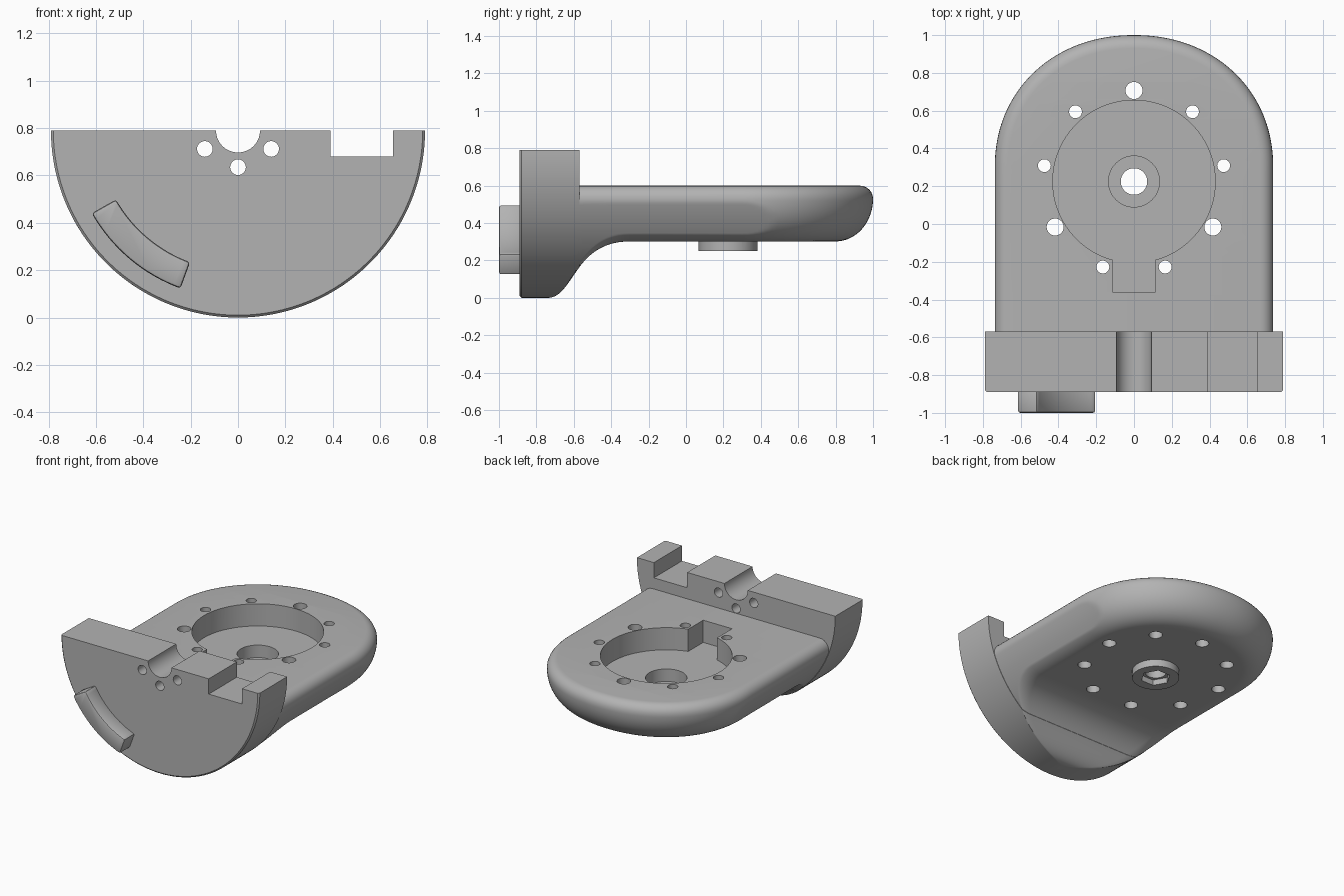
import bpy, bmesh
from math import sin, cos, pi, radians, sqrt

if "Cube" in bpy.data.objects:
    bpy.data.objects.remove(bpy.data.objects["Cube"])

grey = bpy.data.materials.new("plain_grey")
grey.use_nodes = True
grey.diffuse_color = (0.45, 0.45, 0.45, 1)
grey.node_tree.nodes["Principled BSDF"].inputs["Base Color"].default_value = (0.45, 0.45, 0.45, 1)

HUB_Y = 0.225          # centre of the pocket and bolt circle
TOP = 0.79             # top of the front plate, also its radius
RIM = 0.53             # height of the widest line of the slab
BACK = -0.57           # back of the front plate
W, ARC_Y, ARC_L = 0.737, 0.3, 0.7


def make(name, bm):
    bmesh.ops.remove_doubles(bm, verts=bm.verts, dist=0.0005)
    bmesh.ops.recalc_face_normals(bm, faces=bm.faces)
    mesh = bpy.data.meshes.new(name)
    bm.to_mesh(mesh)
    bm.free()
    mesh.materials.append(grey)
    ob = bpy.data.objects.new(name, mesh)
    bpy.context.collection.objects.link(ob)
    return ob


def loft(name, sections):
    bm = bmesh.new()
    rings = [[bm.verts.new(p) for p in s] for s in sections]
    for a, b in zip(rings, rings[1:]):
        for i in range(len(a)):
            j = (i + 1) % len(a)
            bm.faces.new((a[i], a[j], b[j], b[i]))
    bm.faces.new(rings[0])
    bm.faces.new(rings[-1])
    return make(name, bm)


def prism(name, pts, axis, lo, hi):
    place = (lambda u, v, h: (u, h, v)) if axis == "y" else (lambda u, v, h: (u, v, h))
    return loft(name, [[place(u, v, h) for u, v in pts] for h in (lo, hi)])


def circle(cx, cy, r, n=64):
    return [(cx + r * cos(2 * pi * i / n), cy + r * sin(2 * pi * i / n)) for i in range(n)]


def box(x0, x1, y0, y1):
    return [(x0, y0), (x1, y0), (x1, y1), (x0, y1)]


def apply_mod(ob, mod):
    bpy.context.view_layer.objects.active = ob
    bpy.ops.object.modifier_apply(modifier=mod.name)


def boolean(ob, tool, op):
    tool.hide_render = True
    mod = ob.modifiers.new("cut", "BOOLEAN")
    mod.object, mod.operation, mod.solver = tool, op, "EXACT"
    apply_mod(ob, mod)
    bpy.data.objects.remove(tool)


# S-curve of the underside along the length
def s_curve(t):
    k = ((1 - t) ** 3, 3 * t * (1 - t) ** 2, 3 * t * t * (1 - t), t ** 3)
    return -0.74 * k[0] - 0.6 * (k[1] + k[2]) - 0.3 * k[3], 0.3 * (k[2] + k[3])


CURVE = [s_curve(i / 28) for i in range(29)]


def under(y):
    for (y0, a), (y1, b) in zip(CURVE, CURVE[1:]):
        if y0 <= y <= y1:
            return a + (b - a) * (y - y0) / (y1 - y0)
    return 0 if y < BACK else 0.3


# Half width of the round plate, and of the rounded shape under the rim
def round_width(z, r):
    return sqrt(max(0, r * r - (TOP - z) ** 2))


def lower_width(z, b, r, width):
    s = (RIM - z) / (RIM - b)
    drop = width - 0.863 * round_width(b, r)
    return min(round_width(z, r), width - drop * (1 - sqrt(max(0, 1 - s * s))))


def mirrored(half):
    return half + [(-x, y, z) for x, y, z in reversed(half)]


# Half-round front plate with a curved lower back edge
def plate_section(y, inset=0.0):
    b, r = under(y) + inset, TOP - inset
    half = [(round_width(z, r), y, z) for z in (TOP - (TOP - RIM) * i / 16 for i in range(16))]
    for i in range(49):
        z = RIM - (RIM - b) * sin(pi / 2 * i / 48)
        half.append((lower_width(z, b, r, 0.75), y, z))
    return mirrored(half)


plate_ys = [-0.88] + [y for y, z in CURVE if y < BACK - 0.004] + [BACK]
body = loft("body", [plate_section(-0.89, 0.01)] + [plate_section(y) for y in plate_ys])


# Round-ended slab that flows out of the plate
FILLET = [(0.07 * (1 - sin(pi / 12 * i)), RIM + 0.07 * cos(pi / 12 * i)) for i in range(7)]
STEPS = [pi / 2 * i / 32 for i in range(1, 33)]


def slab_section(y):
    b = under(y) + 0.002
    half = [(W - d, y, z) for d, z in FILLET]
    for a in STEPS:
        z = RIM - (RIM - b) * sin(a)
        half.append((lower_width(z, b, 0.787, W), y, z))
    return mirrored(half)


def end_section(phi):
    half, e = [], 2 / 2.1
    for d, z in FILLET + [(0.2 * (1 - cos(a)), RIM - 0.228 * sin(a)) for a in STEPS]:
        x = min((W - d) * cos(phi) ** e, round_width(z, 0.787))
        half.append((x, ARC_Y + (ARC_L - d) * sin(phi) ** e, z))
    return mirrored(half)


slab_ys = [-0.6] + [y for y, z in CURVE if y > -0.595] + [-0.1, 0.1]
sections = [slab_section(y) for y in slab_ys]
sections += [end_section(pi / 2 * i / 40) for i in range(40)]
sections.append(end_section(pi / 2 * 0.9999))
boolean(body, loft("slab", sections), "UNION")

# Boss under the hub
boolean(body, prism("boss", circle(0, HUB_Y, 0.157), "z", 0.25, 0.36), "UNION")

# Pocket, keyway, counterbore, centre bore and six-sided nut seat
for pts, lo, hi in ((circle(0, HUB_Y, 0.43, 96), 0.44, 0.7), (box(-0.115, 0.115, -0.36, 0.1), 0.44, 0.7),
                    (circle(0, HUB_Y, 0.135), 0.35, 0.7), (circle(0, HUB_Y, 0.07), 0.1, 0.7),
                    (circle(0, HUB_Y, 0.1, 6), 0.1, 0.29)):
    boolean(body, prism("hub_cutter", pts, "z", lo, hi), "DIFFERENCE")

# Ring of nine bolt holes, widened below, every third one wide throughout
for k in range(9):
    a = pi / 2 + k * 2 * pi / 9
    x, y = 0.482 * cos(a), HUB_Y + 0.482 * sin(a)
    for r, hi in ((0.045, 0.7 if k % 3 == 0 else 0.42), (0.034, 0.7)):
        boolean(body, prism("bolt_cutter", circle(x, y, r, 32), "z", 0.1, hi), "DIFFERENCE")

# Shaft groove, square notch and three holes through the plate
for pts in (circle(0, TOP, 0.093), box(0.39, 0.655, 0.68, 0.9),
            circle(-0.14, 0.712, 0.033, 32), circle(0.14, 0.712, 0.033, 32),
            circle(0, 0.635, 0.033, 32)):
    boolean(body, prism("plate_cutter", pts, "y", -0.95, -0.45), "DIFFERENCE")

# Curved tab on the front face
angles = [radians(209.5 + 40.5 * i / 16) for i in range(17)]
outline = [(0.71 * cos(a), TOP + 0.71 * sin(a)) for a in angles]
outline += [(0.592 * cos(a), TOP + 0.592 * sin(a)) for a in reversed(angles)]
tab = prism("front_tab", outline, "y", -1.0, -0.87)
bevel = tab.modifiers.new("soft_edges", "BEVEL")
bevel.width, bevel.segments, bevel.limit_method = 0.012, 2, "ANGLE"
apply_mod(tab, bevel)

for ob in (body, tab):
    bpy.ops.object.select_all(action="DESELECT")
    ob.select_set(True)
    bpy.context.view_layer.objects.active = ob
    bpy.ops.object.shade_smooth_by_angle(angle=radians(32))
